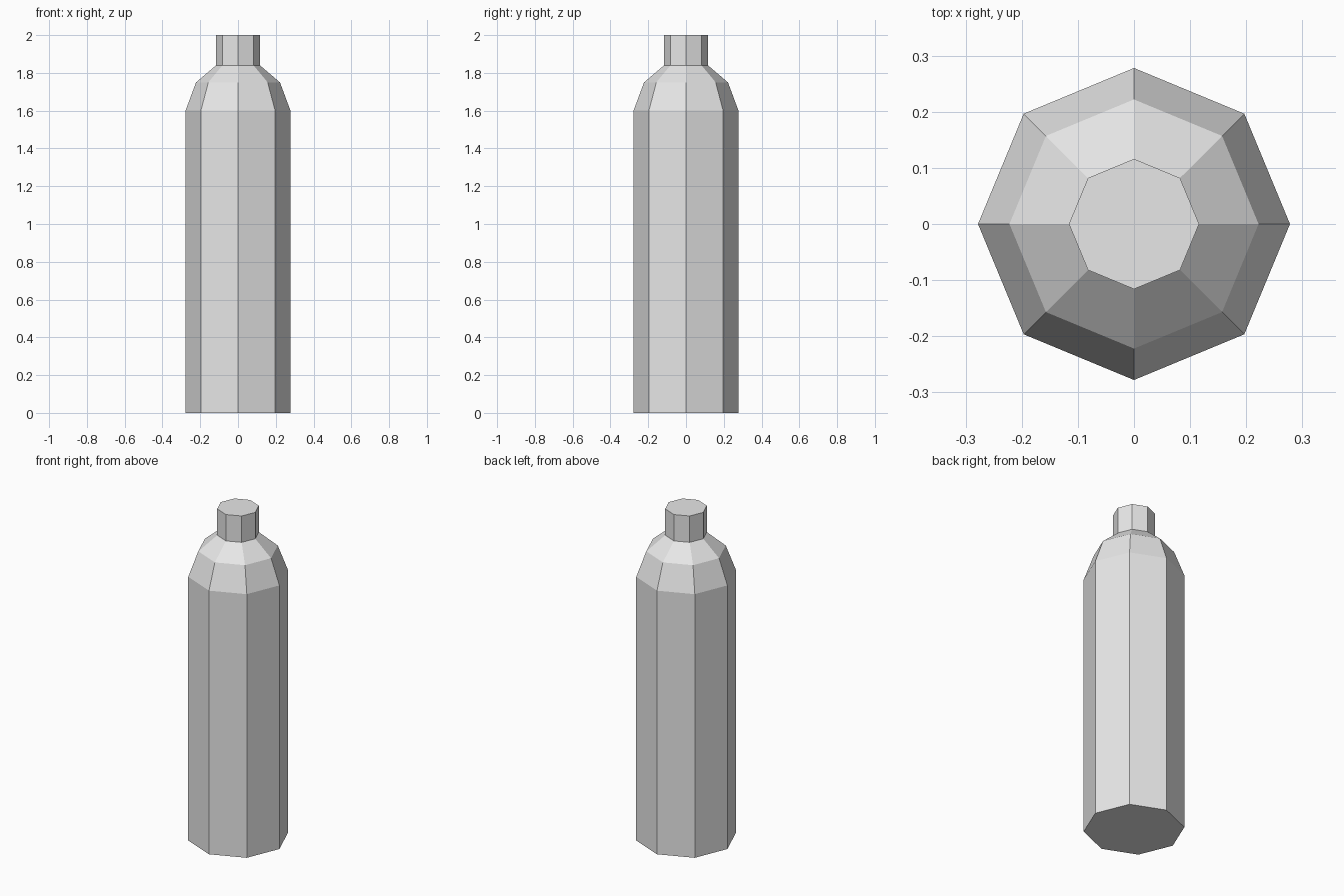
import bpy
import bmesh
from math import cos, sin, tau

cube = bpy.data.objects.get("Cube")
if cube:
    bpy.data.objects.remove(cube, do_unlink=True)

SIDES = 8

grey = bpy.data.materials.new("light_grey")
grey.use_nodes = True
colour = (0.8, 0.8, 0.8, 1)
grey.diffuse_color = colour
grey.node_tree.nodes["Principled BSDF"].inputs["Base Color"].default_value = colour


def lathe(name, profile, cap_bottom=False, cap_top=False):
    """Turn a (radius, height) profile into a flat-sided solid."""
    bm = bmesh.new()
    rings = [[bm.verts.new((r * cos(tau * i / SIDES), r * sin(tau * i / SIDES), z))
              for i in range(SIDES)] for r, z in profile]
    for low, high in zip(rings, rings[1:]):
        for i in range(SIDES):
            j = (i + 1) % SIDES
            bm.faces.new((low[i], low[j], high[j], high[i]))
    if cap_bottom:
        bm.faces.new(rings[0][::-1])
    if cap_top:
        bm.faces.new(rings[-1])
    mesh = bpy.data.meshes.new(name)
    bm.to_mesh(mesh)
    bm.free()
    mesh.materials.append(grey)
    obj = bpy.data.objects.new(name, mesh)
    bpy.context.collection.objects.link(obj)
    return obj


# Straight body with a two-step sloping shoulder
lathe("bottle_body", [(0.278, 0), (0.278, 1.6), (0.222, 1.75), (0.116, 1.84)],
      cap_bottom=True)

# Short neck closed by a flat top
lathe("bottle_neck", [(0.116, 1.84), (0.116, 2)], cap_top=True)
